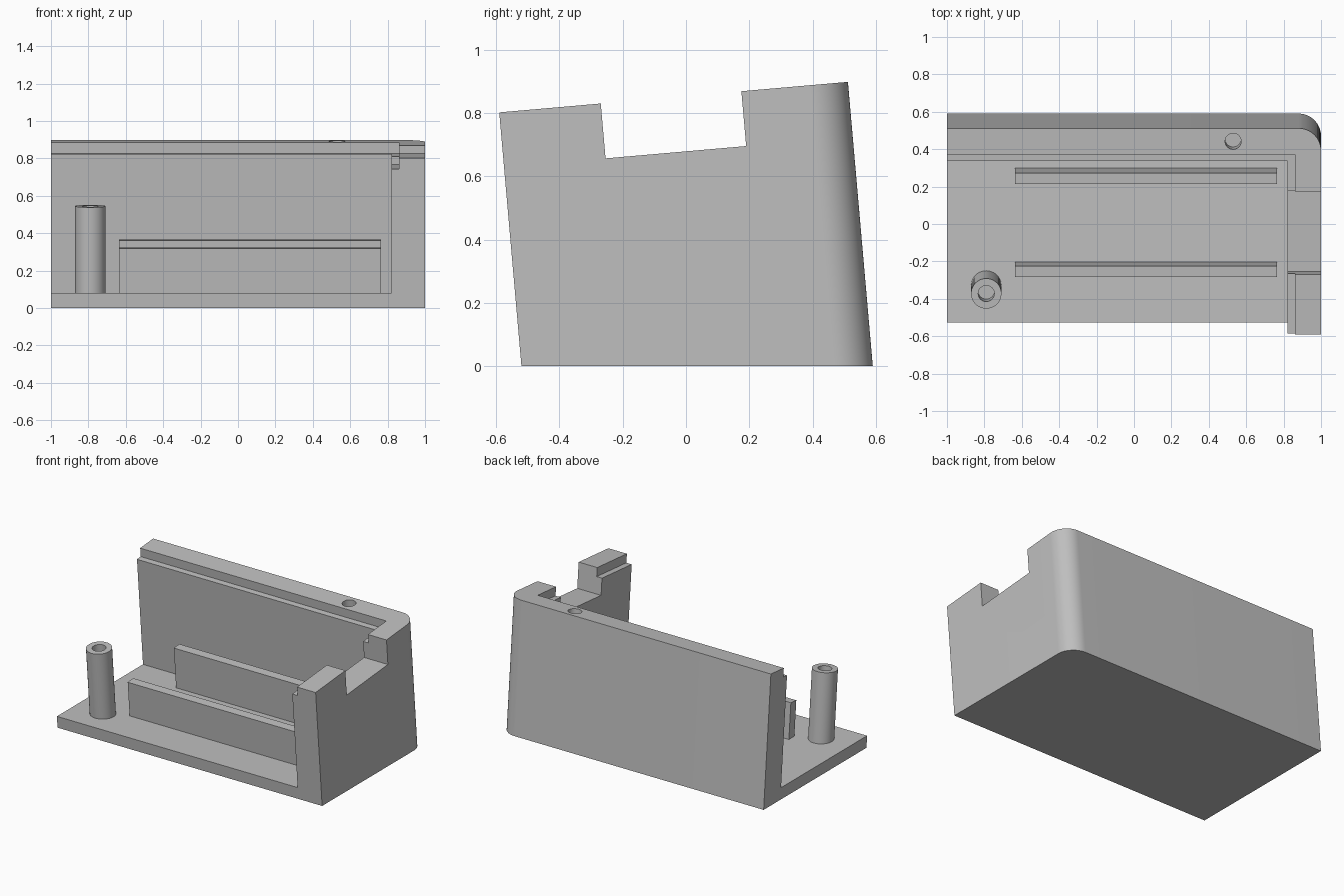
import bpy, bmesh
from math import sin, cos, radians, pi

cube = bpy.data.objects.get("Cube")
if cube:
    bpy.data.objects.remove(cube, do_unlink=True)

# The whole case leans forward, with its underside cut level with the ground
TILT = radians(5)
S, C = sin(TILT), cos(TILT)
FRONT, BACK, TOP = -0.518, 0.588, 0.85
FLOOR = 0.08

grey = bpy.data.materials.new("plain grey")
grey.use_nodes = True
grey.diffuse_color = (0.52, 0.52, 0.52, 1)
grey.node_tree.nodes["Principled BSDF"].inputs["Base Color"].default_value = (0.52, 0.52, 0.52, 1)


def prism(name, outline, top, level=None, base=None):
    """Extrude an (x, depth) outline along the lean, from a level or a tilted base."""
    bm = bmesh.new()

    def ring(height):
        return [bm.verts.new((x, u * C - height(u) * S, u * S + height(u) * C))
                for x, u in outline]

    low = ring(lambda u: (level - u * S) / C if base is None else base)
    high = ring(lambda u: top)
    bm.faces.new(low)
    bm.faces.new(high)
    n = len(outline)
    for i in range(n):
        j = (i + 1) % n
        bm.faces.new((low[i], low[j], high[j], high[i]))
    bmesh.ops.recalc_face_normals(bm, faces=bm.faces)
    mesh = bpy.data.meshes.new(name)
    bm.to_mesh(mesh)
    bm.free()
    mesh.materials.append(grey)
    obj = bpy.data.objects.new(name, mesh)
    bpy.context.collection.objects.link(obj)
    return obj


def rect(x0, x1, u0, u1):
    return [(x0, u0), (x1, u0), (x1, u1), (x0, u1)]


def arc(x, u, r, turn=2 * pi, steps=48):
    return [(x + r * cos(turn * i / steps), u + r * sin(turn * i / steps))
            for i in range(steps)]


def cut(obj, cutters):
    """Subtract the cutters, keep the result and drop the cutters."""
    for c in cutters:
        c.hide_render = True
        mod = obj.modifiers.new("cut", 'BOOLEAN')
        mod.operation, mod.solver, mod.object = 'DIFFERENCE', 'EXACT', c
    graph = bpy.context.evaluated_depsgraph_get()
    mesh = bpy.data.meshes.new_from_object(obj.evaluated_get(graph))
    obj.modifiers.clear()
    obj.data = mesh
    for c in cutters:
        bpy.data.objects.remove(c, do_unlink=True)


# Case: floor, back wall and one side wall with a rounded corner between them
R = 0.12
outline = [(-1, FRONT), (1, FRONT)]
outline += arc(1 - R, BACK - R, R, pi / 2, 16) + [(1 - R, BACK), (-1, BACK)]
case = prism("case_shell", outline, TOP, level=0)
cut(case, [
    prism("cavity_cutter", rect(-1.2, 0.82, -0.8, 0.408), 1.1, level=FLOOR),
    prism("lid_ledge_cutter", rect(-1.3, 0.86, -0.9, 0.448), 1.2, base=0.79),
    prism("side_notch_cutter", rect(0.7, 1.2, -0.196, 0.25), 1.3, base=0.676),
    prism("wall_hole_cutter", arc(0.53, 0.518, 0.043), 1.0, base=0.70),
])

# Screw post standing on the floor
post = prism("screw_post", arc(-0.79, -0.323, 0.081), 0.575, level=FLOOR - 0.02)
cut(post, [prism("post_hole_cutter", arc(-0.79, -0.323, 0.043), 0.8, base=0.425)])

# Two long ribs on the floor
ribs = [prism(name, rect(-0.635, 0.765, u, u + 0.059), 0.341, level=FLOOR - 0.02)
        for name, u in (("front_rib", -0.255), ("back_rib", 0.245))]

# Smooth the round surfaces, keep the edges crisp
bpy.ops.object.select_all(action='DESELECT')
for obj in [case, post] + ribs:
    obj.select_set(True)
bpy.context.view_layer.objects.active = case
bpy.ops.object.shade_smooth_by_angle(angle=radians(30))
